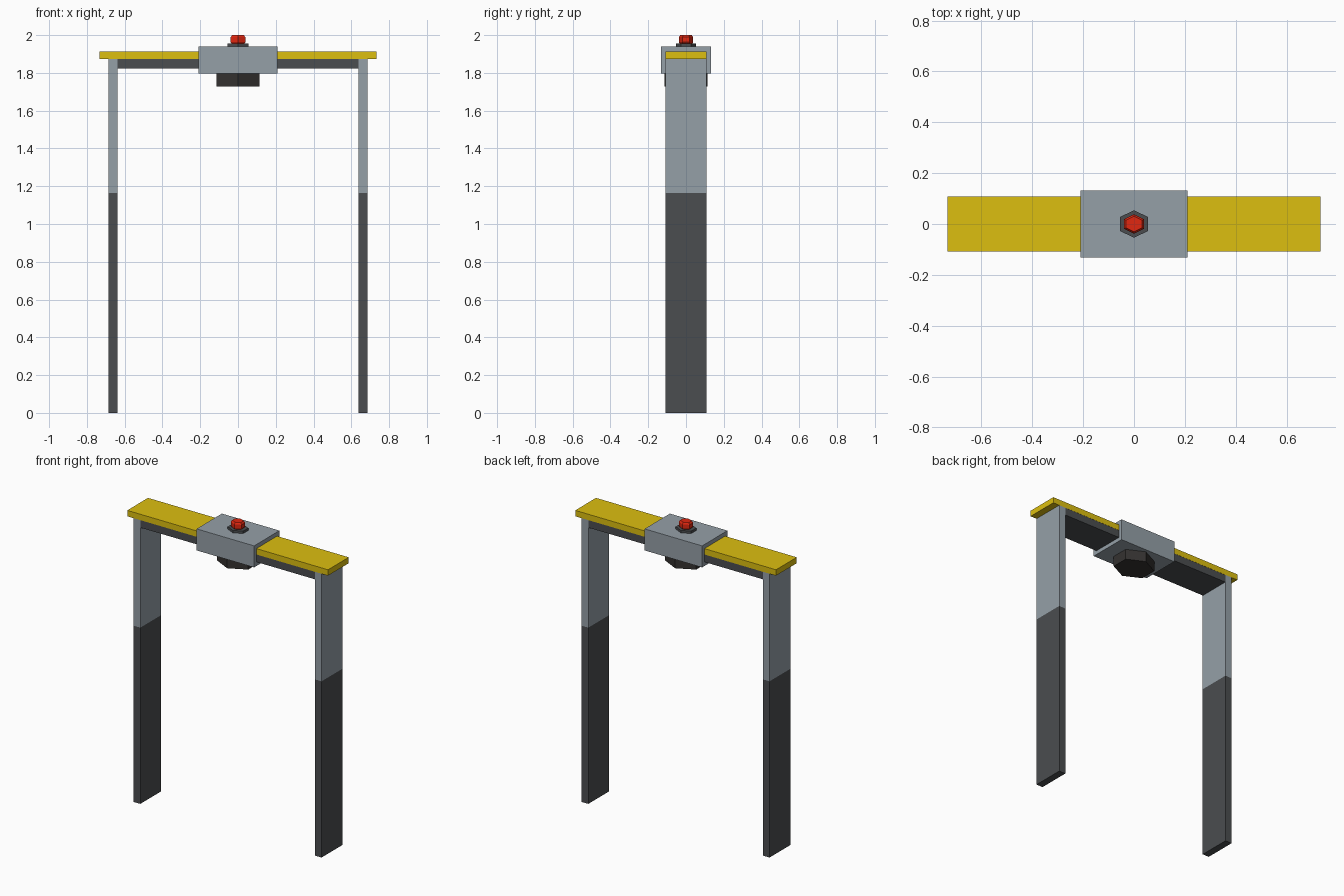
import bpy, bmesh, math

if "Cube" in bpy.data.objects:
    bpy.data.objects.remove(bpy.data.objects["Cube"])


def material(name, color):
    m = bpy.data.materials.new(name)
    m.diffuse_color = color
    m.use_nodes = True
    m.node_tree.nodes["Principled BSDF"].inputs["Base Color"].default_value = m.diffuse_color
    return m


STEEL = material("steel grey", (0.30, 0.35, 0.39, 1))
DARK = material("dark grey", (0.07, 0.075, 0.08, 1))
BLACK = material("near black", (0.035, 0.032, 0.03, 1))
YELLOW = material("yellow", (0.72, 0.52, 0.005, 1))
RED = material("red", (0.75, 0.02, 0.005, 1))


def finish(name, bm, mat):
    bmesh.ops.recalc_face_normals(bm, faces=bm.faces)
    me = bpy.data.meshes.new(name)
    bm.to_mesh(me)
    bm.free()
    me.materials.append(mat)
    ob = bpy.data.objects.new(name, me)
    bpy.context.collection.objects.link(ob)
    return ob


def box(name, x0, x1, half_y, z0, z1, mat):
    bm = bmesh.new()
    bmesh.ops.create_cube(bm, size=1)
    for v in bm.verts:
        v.co = ((x0 + x1) / 2 + v.co.x * (x1 - x0), v.co.y * 2 * half_y,
                (z0 + z1) / 2 + v.co.z * (z1 - z0))
    return finish(name, bm, mat)


def hexagon(name, rings, mat):
    """Six-sided solid from (half_x, half_y, z) rings, corners facing +-y."""
    bm = bmesh.new()
    loops = []
    for hx, hy, z in rings:
        loop = []
        for i in range(6):
            a = math.radians(90 + 60 * i)
            loop.append(bm.verts.new((hx * math.cos(a) / math.cos(math.pi / 6),
                                      hy * math.sin(a), z)))
        loops.append(loop)
    for lo, hi in zip(loops, loops[1:]):
        for i in range(6):
            j = (i + 1) % 6
            bm.faces.new((lo[i], lo[j], hi[j], hi[i]))
    bm.faces.new(loops[0][::-1])
    bm.faces.new(loops[-1])
    return finish(name, bm, mat)


# Two-tone legs
for side, s in (("left", -1), ("right", 1)):
    xa, xb = sorted((s * 0.638, s * 0.686))
    box(side + "_leg_lower", xa, xb, 0.108, 0, 1.163, DARK)
    box(side + "_leg_upper", xa, xb, 0.108, 1.163, 1.873, STEEL)

# Crossbar and its yellow top plate
box("crossbar", -0.638, 0.638, 0.107, 1.823, 1.873, DARK)
box("top_plate", -0.733, 0.733, 0.108, 1.873, 1.912, YELLOW)

# Central housing with the sensor below it
box("housing", -0.21, 0.21, 0.132, 1.797, 1.939, STEEL)
hexagon("sensor", [(0.114, 0.113, 1.728), (0.114, 0.113, 1.80)], BLACK)

# Warning lamp on its base
hexagon("lamp_base", [(0.056, 0.054, 1.935), (0.056, 0.054, 1.955)], DARK)
hexagon("lamp", [(0.031, 0.031, 1.952), (0.039, 0.038, 1.963),
                 (0.039, 0.038, 1.989), (0.031, 0.030, 2.0)], RED)
